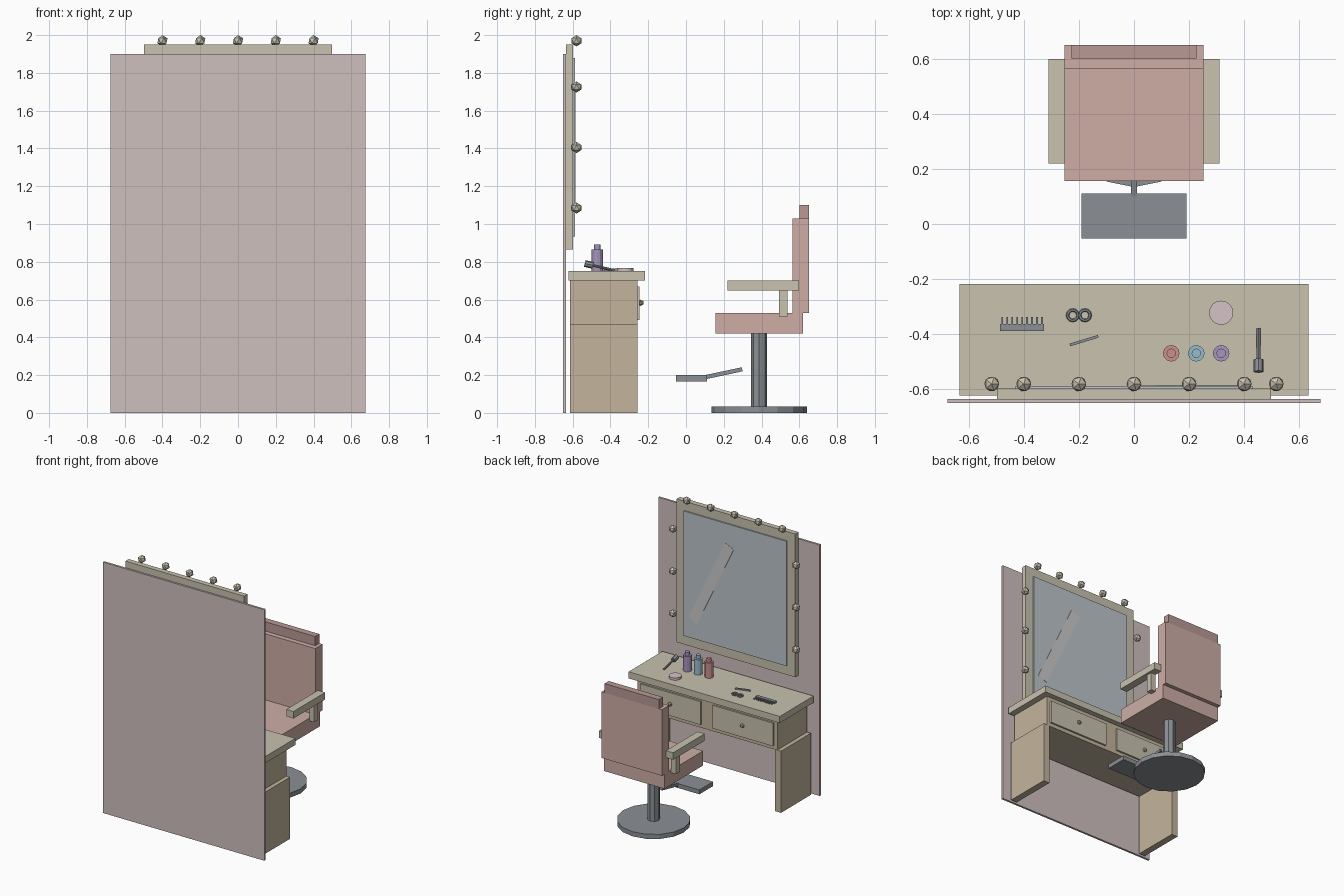
import bpy, math

if "Cube" in bpy.data.objects:
    bpy.data.objects.remove(bpy.data.objects["Cube"])

MATS = {}
PALETTE = {
    "panel": (0.62, 0.53, 0.52), "cream": (0.58, 0.54, 0.43), "wood": (0.55, 0.46, 0.34),
    "mirror": (0.50, 0.56, 0.60), "glint": (0.60, 0.62, 0.63), "rose": (0.62, 0.42, 0.38),
    "dark_rose": (0.48, 0.32, 0.30), "steel": (0.26, 0.28, 0.30), "brass": (0.55, 0.45, 0.25),
    "red": (0.60, 0.28, 0.27), "blue": (0.32, 0.50, 0.60), "purple": (0.38, 0.30, 0.50),
    "cap": (0.55, 0.52, 0.55), "blush": (0.66, 0.54, 0.57),
}


def finish(name, colour):
    o = bpy.context.object
    o.name = name
    if colour not in MATS:
        MATS[colour] = bpy.data.materials.new(colour)
        MATS[colour].diffuse_color = (*PALETTE[colour], 1)
    o.data.materials.append(MATS[colour])
    return o


def box(name, x, y, z, colour, rot=(0, 0, 0)):
    """Box from (min, max) ranges, turned about its own centre."""
    r = (x, y, z)
    bpy.ops.mesh.primitive_cube_add(size=1, location=[sum(a) / 2 for a in r], rotation=rot)
    bpy.context.object.scale = [a[1] - a[0] for a in r]
    return finish(name, colour)


def cyl(name, loc, r, h, colour, sides=12, rot=(0, 0, 0)):
    """Cylinder centred on loc."""
    bpy.ops.mesh.primitive_cylinder_add(vertices=sides, radius=r, depth=h, location=loc, rotation=rot)
    return finish(name, colour)


def ball(name, loc, r, colour):
    bpy.ops.mesh.primitive_ico_sphere_add(subdivisions=1, radius=r, location=loc)
    return finish(name, colour)


# wall panel and mirror
box("wall_panel", (-.676, .676), (-.65, -.634), (0, 1.9), "panel")
box("mirror_frame", (-.497, .497), (-.636, -.597), (.865, 1.95), "cream")
box("mirror_glass", (-.43, .43), (-.60, -.587), (.935, 1.88), "mirror")
box("mirror_glint", (.16, .24), (-.590, -.585), (1.04, 1.75), "glint", (0, math.radians(-25.5), 0))

# bulbs round the mirror
for i in range(5):
    ball("top_bulb", (-.4 + .2 * i, -.58, 1.97), .03, "cream")
for s in (-1, 1):
    for z in (1.085, 1.405, 1.725):
        ball("side_bulb", (s * .516, -.58, z), .03, "cream")

# dressing table
box("table_top", (-.633, .633), (-.622, -.217), (.70, .75), "cream")
box("drawer_case", (-.585, .585), (-.614, -.258), (.465, .70), "wood")
for s in (-1, 1):
    box("side_leg", (s * .59 - .026, s * .59 + .026), (-.615, -.257), (0, .467), "wood")
    box("drawer_front", (s * .303 - .253, s * .303 + .253), (-.26, -.245), (.493, .668), "cream")
    ball("drawer_knob", (s * .303, -.24, .583), .017, "brass")

# comb
box("comb_spine", (-.487, -.327), (-.389, -.363), (.75, .765), "steel")
for i in range(9):
    x = -.478 + i * .018
    box("comb_tooth", (x - .003, x + .003), (-.365, -.337), (.752, .762), "steel")

# scissors
for x in (-.222, -.178):
    bpy.ops.mesh.primitive_torus_add(major_radius=.019, minor_radius=.006, major_segments=12,
                                     minor_segments=6, location=(x, -.331, .756))
    finish("scissor_ring", "steel")
box("scissor_blade", (-.235, -.127), (-.428, -.418), (.75, .76), "steel", (0, 0, math.radians(17)))

# bottles and compact
for x, c in ((.135, "red"), (.226, "blue"), (.316, "purple")):
    cyl("bottle", (x, -.469, .808), .03, .116, c, 12)
    cyl("bottle_cap", (x, -.469, .878), .017, .028, c if c != "cap" else "cap", 12)
cyl("compact", (.316, -.322, .759), .044, .018, "blush", 16)

# brush resting at a slope, head toward the mirror
tilt = math.radians(90 - 13)
cyl("brush_handle", (.452, -.437, .768), .007, .12, "steel", 8, (tilt, 0, 0))
cyl("brush_head", (.452, -.514, .786), .018, .045, "steel", 8, (tilt, 0, 0))

# chair base and footrest
cyl("chair_base", (0, .387, .0175), .253, .035, "steel", 16)
cyl("chair_column", (0, .387, .23), .043, .395, "steel", 8)
box("footrest_plate", (-.19, .19), (-.053, .111), (.167, .20), "steel")
box("footrest_strut", (-.01, .01), (.10, .30), (.199, .221), "steel", (math.radians(12), 0, 0))

# chair seat and back
box("seat", (-.253, .253), (.156, .62), (.42, .53), "rose")
box("backrest", (-.253, .253), (.563, .65), (.53, 1.03), "rose")
box("headrest", (-.227, .227), (.60, .65), (1.03, 1.10), "dark_rose")
for s in (-1, 1):
    box("armrest", (s * .281 - .03, s * .281 + .03), (.22, .598), (.647, .70), "cream")
    box("armrest_post", (s * .273 - .02, s * .273 + .02), (.492, .538), (.51, .65), "cream")

for m in bpy.data.materials:
    if m.users and not m.is_grease_pencil:
        m.use_nodes = True
        m.node_tree.nodes["Principled BSDF"].inputs["Base Color"].default_value = m.diffuse_color
